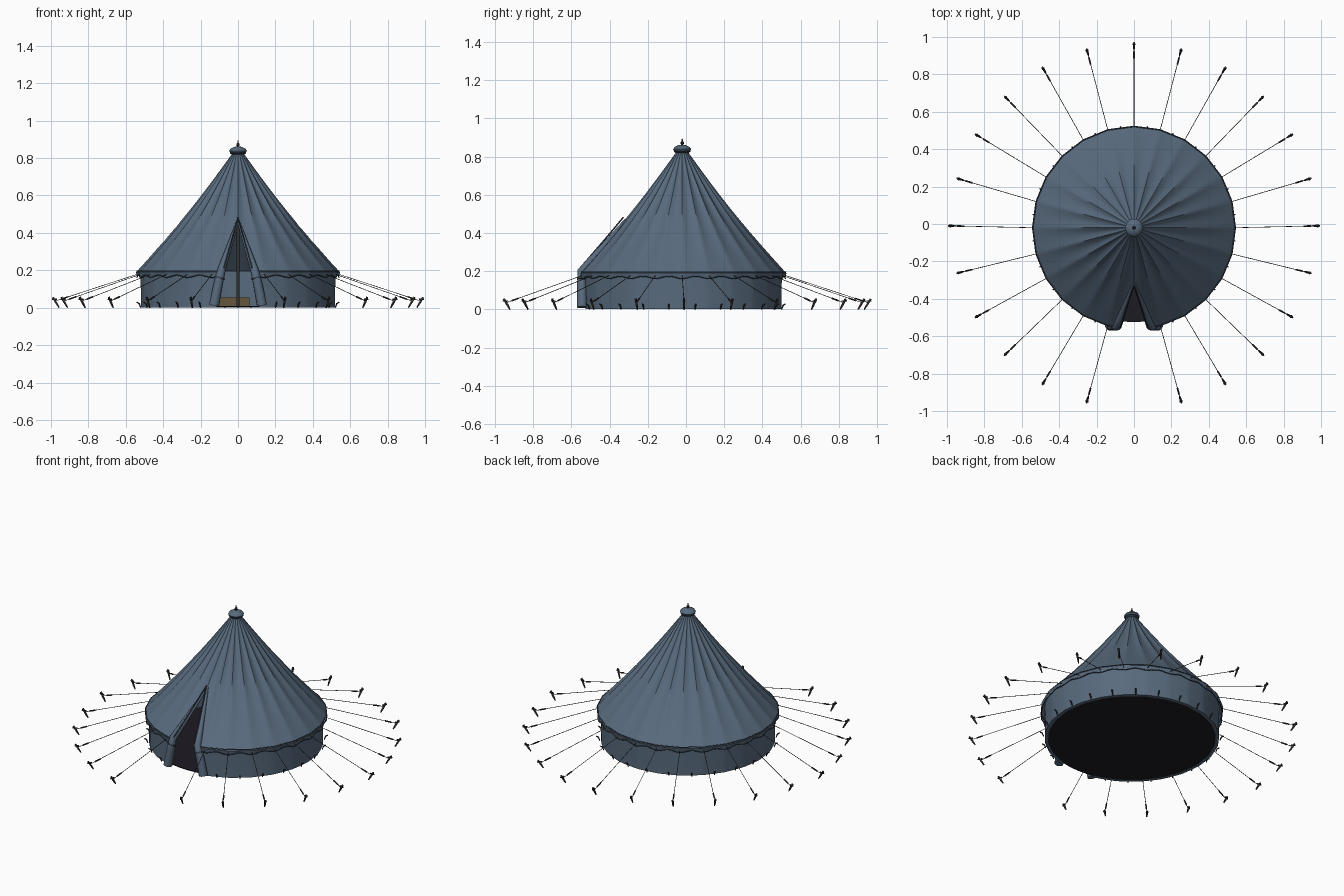
import bpy, bmesh, math
from mathutils import Vector

if "Cube" in bpy.data.objects:
    bpy.data.objects.remove(bpy.data.objects["Cube"])

CY = -0.02            # tent centre on y
N = 24                # rope stations / canvas panels
STEP = math.tau / N
FRONT = -math.pi / 2
EAVE_R, EAVE_Z, TOP_R, TOP_Z = 0.545, 0.19, 0.03, 0.825
DOOR_TOP = 0.47


def material(name, rgb):
    m = bpy.data.materials.new(name)
    m.diffuse_color = (*rgb, 1)
    m.use_nodes = True
    m.node_tree.nodes["Principled BSDF"].inputs["Base Color"].default_value = m.diffuse_color
    return m


CANVAS = material("blue_canvas", (0.098, 0.145, 0.205))
TRIM = material("dark_trim", (0.035, 0.048, 0.065))
ROPE = material("dark_rope", (0.035, 0.032, 0.028))
WOOD = material("brown_wood", (0.13, 0.09, 0.045))
FLOOR = material("dark_groundsheet", (0.012, 0.011, 0.016))


def finish(obj, mat, smooth=True):
    obj.data.materials.append(mat)
    if smooth:
        bpy.ops.object.select_all(action='DESELECT')
        obj.select_set(True)
        bpy.context.view_layer.objects.active = obj
        bpy.ops.object.shade_smooth_by_angle(angle=math.radians(40))
    return obj


def new_mesh(name, bm, mat, smooth=True):
    bmesh.ops.recalc_face_normals(bm, faces=bm.faces[:])
    me = bpy.data.meshes.new(name)
    bm.to_mesh(me)
    bm.free()
    obj = bpy.data.objects.new(name, me)
    bpy.context.collection.objects.link(obj)
    return finish(obj, mat, smooth)


def sheet(name, rows, mat):
    """Skin a list of equally long point rows."""
    bm = bmesh.new()
    vs = [[bm.verts.new(p) for p in row] for row in rows]
    for a, b in zip(vs, vs[1:]):
        for i in range(len(a) - 1):
            bm.faces.new((a[i], b[i], b[i + 1], a[i + 1]))
    bmesh.ops.remove_doubles(bm, verts=bm.verts[:], dist=1e-5)
    return new_mesh(name, bm, mat)


def lathe(name, profile, mat, seg=24):
    rows = [[(r * math.cos(i * math.tau / seg), CY + r * math.sin(i * math.tau / seg), z)
             for i in range(seg + 1)] for r, z in profile]
    return sheet(name, rows, mat)


def tubes(name, paths, mat, radius, resolution=1):
    """Round tubes; path points are (position, radius factor)."""
    cu = bpy.data.curves.new(name, 'CURVE')
    cu.dimensions = '3D'
    cu.bevel_depth = radius
    cu.bevel_resolution = resolution
    cu.use_fill_caps = True
    for path in paths:
        sp = cu.splines.new('POLY')
        sp.points.add(len(path) - 1)
        for pt, (co, f) in zip(sp.points, path):
            pt.co = (*co, 1)
            pt.radius = f
            sp.use_smooth = True
    obj = bpy.data.objects.new(name, cu)
    bpy.context.collection.objects.link(obj)
    cu.materials.append(mat)
    return obj


def polar(r, a, z):
    return Vector((r * math.cos(a), CY + r * math.sin(a), z))


def panel_u(a):
    """0 at a rope station, 1 halfway between two of them."""
    f = (a / STEP) % 1.0
    return 1 - abs(2 * f - 1)


def chord(a):
    d = ((a / STEP) % 1.0 - 0.5) * STEP
    return math.cos(STEP / 2) / math.cos(d)


def roof_r(z):
    s = (TOP_Z - z) / (TOP_Z - EAVE_Z)
    return TOP_R + s * (EAVE_R - TOP_R) - 0.018 * math.sin(math.pi * s)


def door_half(z):
    if z >= DOOR_TOP:
        return 0.0
    if z > EAVE_Z:
        return 0.078 * (DOOR_TOP - z) / (DOOR_TOP - EAVE_Z)
    return 0.078 + 0.037 * (EAVE_Z - z) / EAVE_Z


def ring_angles(z, r, count=240):
    gap = math.asin(door_half(z) / r)
    return [FRONT + gap + (math.tau - 2 * gap) * i / count for i in range(count + 1)]


# Pleated roof with a door slit left open at the front
zs = [TOP_Z + (DOOR_TOP - TOP_Z) * i / 8 for i in range(9)]
zs += [DOOR_TOP + (EAVE_Z - DOOR_TOP) * i / 8 for i in range(1, 9)]
rows = []
for z in zs:
    r, s = roof_r(z), (TOP_Z - z) / (TOP_Z - EAVE_Z)
    fold = 0.012 * math.sin(math.pi * s) ** 0.8 if 0 < s < 1 else 0.0
    rows.append([polar(r * chord(a) - fold * math.sin(math.pi / 2 * panel_u(a)), a, z)
                 for a in ring_angles(z, r)])
sheet("roof", rows, CANVAS)

# Upright wall with a narrow turned-in hem
rows = []
for r, z in ((0.523, 0.195), (0.52, 0.1), (0.52, 0.002), (0.5, 0.002)):
    rows.append([polar(r * (0.4 + 0.6 * chord(a)), a, z) for a in ring_angles(z, r)])
sheet("wall", rows, CANVAS)


# Scalloped valance around the eave
def hem(a):
    return 0.162 + 0.012 * math.sin(math.pi * panel_u(a) / 2) ** 2


angles = ring_angles(EAVE_Z, EAVE_R)
sheet("valance", [[polar(0.5455 * chord(a), a, 0.19) for a in angles],
                  [polar(0.541 * chord(a), a, hem(a)) for a in angles]], CANVAS)
tubes("valance_trim", [[(polar(0.541 * chord(a), a, hem(a)), 1) for a in angles],
                       [(polar(0.541 * chord(a), a, 0.196), 1) for a in angles]], TRIM, 0.003)

# Door flaps gathered to either side of the opening
flaps, edges, ties = [], [], []
for sx in (-1, 1):
    path, edge = [], []
    for i in range(8):
        t = i / 7
        z = DOOR_TOP + (0.2 - DOOR_TOP) * t
        h = door_half(z)
        y = CY - math.sqrt(roof_r(z) ** 2 - h * h)
        path.append((Vector((sx * (h + 0.013 * t), y + 0.004, z)), 0.25 + 0.65 * t))
        edge.append((Vector((sx * h, y - 0.008, z + 0.012)), 1))
    path.append((Vector((sx * 0.105, -0.545, 0.13)), 1.0))
    path.append((Vector((sx * 0.128, -0.543, 0.012)), 1.1))
    flaps.append(path)
    edges.append(edge)
    ties.append([(Vector((sx * 0.0965, -0.543, 0.162)), 1), (Vector((sx * 0.0985, -0.544, 0.154)), 1)])
tubes("door_flaps", flaps, CANVAS, 0.025, 3)
tubes("door_edge", edges, TRIM, 0.004)
tubes("flap_ties", ties, TRIM, 0.0275, 3)

# Cap and finial on the peak
lathe("peak_cap", [(0, 0.862), (0.02, 0.86), (0.04, 0.85), (0.047, 0.839), (0.042, 0.828),
                   (0.03, 0.82), (0.031, 0.81), (0.04, 0.8)], CANVAS)
lathe("cap_band", [(0.043, 0.831), (0.044, 0.827), (0.033, 0.818), (0.031, 0.82)], TRIM)
lathe("finial", [(0, 0.896), (0.003, 0.89), (0.004, 0.88), (0.009, 0.875), (0.009, 0.868),
                 (0.005, 0.864), (0.005, 0.855)], ROPE, 12)

# Groundsheet, centre pole and low chest
lathe("groundsheet", [(0, 0.008), (0.505, 0.008), (0.505, 0.003), (0, 0.003)], FLOOR, 48)
lathe("centre_pole", [(0.009, 0.005), (0.009, 0.83)], ROPE, 12)
bm = bmesh.new()
bmesh.ops.create_cube(bm, size=1)
for v in bm.verts:
    v.co = (-0.02 + v.co.x * 0.165, 0.12 + v.co.y * 0.1, 0.031 + v.co.z * 0.046)
new_mesh("low_chest", bm, WOOD, False)

# Guy ropes, tensioners and leaning ground stakes; none in front of the door
ropes, sliders, stakes, heads, pegs = [], [], [], [], []
for k in range(N):
    a = k * STEP
    out = Vector((math.cos(a), math.sin(a), 0))
    side = Vector((-out.y, out.x, 0))
    # short wall pegs between the rope stations
    b = a + STEP / 2
    if abs(math.cos(b)) > 0.2 or math.sin(b) > 0:
        pegs.append([(polar(0.525, b, 0.0), 0.7), (polar(0.533, b, 0.022), 1),
                     (polar(0.546, b, 0.03), 0.8)])
    if k == 18:
        continue
    reach = 0.985 if k % 12 else 0.998
    base = Vector((0, -0.01, 0))
    start = polar(0.541, a, 0.178)
    end = base + out * (reach - 0.022) + Vector((0, 0, 0.036))
    ropes.append([(start, 1), (end, 1)])
    sliders.append([(start.lerp(end, 0.84), 1), (start.lerp(end, 0.93), 1)])
    foot = base + out * (reach - 0.042)
    top = base + out * (reach - 0.008) + Vector((0, 0, 0.056))
    stakes.append([(foot, 0.6), (foot.lerp(top, 0.4), 1), (top, 1)])
    hook = foot.lerp(top, 0.8)
    heads.append([(hook - out * 0.016, 1), (hook + out * 0.012, 1)])
    heads.append([(hook - side * 0.008, 1), (hook + side * 0.008, 1)])
tubes("guy_ropes", ropes, ROPE, 0.0017)
tubes("rope_tensioners", sliders, ROPE, 0.0045)
tubes("ground_stakes", stakes, ROPE, 0.006)
tubes("stake_heads", heads, ROPE, 0.004)
tubes("wall_pegs", pegs, ROPE, 0.0045)
